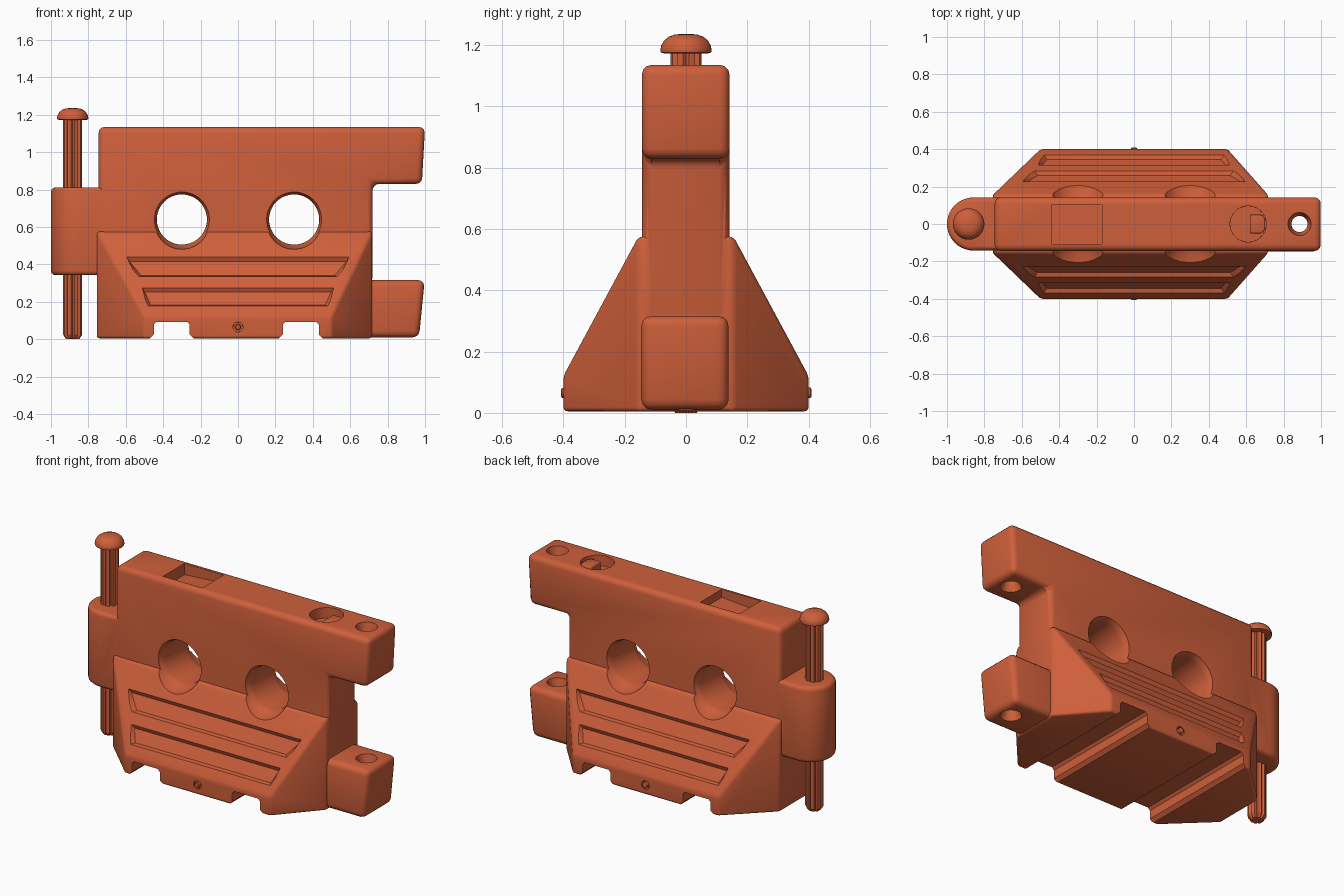
import bpy, bmesh, math
from mathutils import Matrix, Vector

if "Cube" in bpy.data.objects:
    bpy.data.objects.remove(bpy.data.objects["Cube"])

orange = bpy.data.materials.new("orange plastic")
orange.diffuse_color = (0.62, 0.115, 0.043, 1)
orange.use_nodes = True
orange.node_tree.nodes["Principled BSDF"].inputs["Base Color"].default_value = orange.diffuse_color


def finish(name, bm, bevel=0.0, segments=3):
    """Turn a bmesh into an object, optionally rounding its sharp edges."""
    bmesh.ops.recalc_face_normals(bm, faces=bm.faces)
    if bevel:
        edges = [e for e in bm.edges if e.calc_face_angle(0) > 0.45]
        bmesh.ops.bevel(bm, geom=edges, offset=bevel, segments=segments,
                        profile=0.5, affect='EDGES', clamp_overlap=True)
    me = bpy.data.meshes.new(name)
    bm.to_mesh(me)
    bm.free()
    me.materials.append(orange)
    ob = bpy.data.objects.new(name, me)
    bpy.context.collection.objects.link(ob)
    return ob


def extrude(name, outline, a, b, axis='Y', bevel=0.0):
    """Prism: outline in XZ pushed along Y, or outline in XY pushed along Z."""
    bm = bmesh.new()
    put = (lambda u, v, w: (u, w, v)) if axis == 'Y' else (lambda u, v, w: (u, v, w))
    lo = [bm.verts.new(put(u, v, a)) for u, v in outline]
    hi = [bm.verts.new(put(u, v, b)) for u, v in outline]
    bm.faces.new(lo)
    bm.faces.new(hi)
    n = len(outline)
    for i in range(n):
        j = (i + 1) % n
        bm.faces.new((lo[i], lo[j], hi[j], hi[i]))
    return finish(name, bm, bevel)


def hull(name, points, bevel=0.0):
    bm = bmesh.new()
    for p in points:
        bm.verts.new(p)
    bmesh.ops.convex_hull(bm, input=bm.verts[:])
    bmesh.ops.dissolve_limit(bm, angle_limit=0.02, verts=bm.verts[:], edges=bm.edges[:])
    return finish(name, bm, bevel)


def lathe(name, profile, loc=(0, 0, 0), n=40, along_y=False, flute=1.0):
    """Spin (radius, height) pairs; flute < 1 cuts grooves down the length."""
    bm = bmesh.new()
    rings = []
    for r, h in profile:
        ring = []
        for i in range(n):
            a = 2 * math.pi * i / n
            q = r * (flute if i % 4 == 0 else 1)
            ring.append(bm.verts.new((q * math.cos(a), q * math.sin(a), h)))
        rings.append(ring)
    bm.faces.new(rings[0])
    bm.faces.new(rings[-1])
    for lo, hi in zip(rings, rings[1:]):
        for i in range(n):
            j = (i + 1) % n
            bm.faces.new((lo[i], lo[j], hi[j], hi[i]))
    if along_y:
        bm.transform(Matrix.Rotation(math.pi / 2, 4, 'X'))
    bm.transform(Matrix.Translation(loc))
    return finish(name, bm)


def combine(target, tool, operation):
    mod = target.modifiers.new("cut", 'BOOLEAN')
    mod.operation = operation
    mod.solver = 'EXACT'
    mod.object = tool
    bpy.context.view_layer.objects.active = target
    bpy.ops.object.modifier_apply(modifier=mod.name)
    bpy.data.objects.remove(tool, do_unlink=True)


# Upright wall with the upper right lug
body = extrude("barrier_body",
               [(-0.745, 0.3), (0.72, 0.3), (0.72, 0.83), (0.983, 0.83),
                (1.0, 1.135), (-0.745, 1.135)], -0.144, 0.142, bevel=0.032)

# Sloping foot with cut-off corners
foot = []
for s in (-1, 1):
    for z in (0.005, 0.12):
        foot += [(-0.755, s * 0.155, z), (-0.5, s * 0.4, z),
                 (0.5, s * 0.4, z), (0.717, s * 0.155, z)]
    foot += [(-0.755, s * 0.155, 0.575), (0.717, s * 0.155, 0.575)]
combine(body, hull("foot", foot, bevel=0.014), 'UNION')

# Lower right lug
combine(body, extrude("lower_lug", [(0.6, 0.01), (0.968, 0.01), (0.998, 0.316), (0.6, 0.316)],
                      -0.146, 0.139, bevel=0.034), 'UNION')

# Left lug with a round end
arc = [(-0.858 + 0.142 * math.cos(a), 0.142 * math.sin(a))
       for a in [math.pi * (0.5 + i / 20) for i in range(21)]]
combine(body, extrude("left_lug", arc + [(-0.66, -0.141), (-0.66, 0.141)],
                      0.342, 0.812, axis='Z', bevel=0.024), 'UNION')

# Round through-holes with soft rims
half = [(0.172, 0.3), (0.153, 0.16), (0.144, 0.135), (0.137, 0.118), (0.134, 0.1)]
rim = half + [(r, -y) for r, y in reversed(half)]
for x in (-0.3, 0.3):
    combine(body, lathe("hole_cutter", rim, (x, 0, 0.64), 48, True), 'DIFFERENCE')

# Forklift channels under the foot
for x0, x1 in ((-0.45, -0.258), (0.24, 0.432)):
    w = [(x0 - 0.02, -0.05), (x0 - 0.02, 0.006), (x0, 0.026), (x0, 0.078), (x0 + 0.014, 0.093),
         (x1 - 0.014, 0.093), (x1, 0.078), (x1, 0.026), (x1 + 0.02, 0.006), (x1 + 0.02, -0.05)]
    combine(body, extrude("channel_cutter", w, -0.6, 0.6), 'DIFFERENCE')

# Long recessed panels on both slopes
for side in (-1, 1):
    normal = Vector((0, side * 0.878, 0.478))
    for top, bottom, wt, wb in ((0.44, 0.335, 0.595, 0.53), (0.275, 0.178, 0.512, 0.48)):
        pts = []
        for d, inset in ((0.02, -0.014), (-0.02, 0.014)):
            for z, w in ((top - inset, wt - inset), (bottom + inset, wb - inset)):
                y = side * (0.4 - (z - 0.12) * 0.5385)
                pts += [Vector((sx * w, y, z)) + normal * d for sx in (-1, 1)]
        combine(body, hull("panel_cutter", pts), 'DIFFERENCE')

# Pin hole through both right lugs
combine(body, lathe("pin_hole_cutter",
                    [(0.06, -0.1), (0.06, 0.015), (0.043, 0.05), (0.043, 0.28), (0.06, 0.312),
                     (0.06, 0.832), (0.043, 0.86), (0.043, 1.095), (0.062, 1.13), (0.062, 1.3)],
                    (0.885, 0, 0)), 'DIFFERENCE')

# Square pocket and round filler pocket in the top
combine(body, hull("pocket_cutter",
                   [(x, y, z) for y in (-0.108, 0.102)
                    for x, z in ((-0.44, 1.2), (-0.17, 1.2), (-0.44, 1.065), (-0.17, 1.085))]),
        'DIFFERENCE')
combine(body, lathe("filler_cutter", [(0.096, 1.07), (0.098, 1.3)], (0.61, 0, 0)), 'DIFFERENCE')

# Drain openings low on both sides
for side in (-1, 1):
    combine(body, lathe("drain_cutter", [(0.026, -0.012), (0.028, 0.03)],
                        (0, side * 0.4, 0.065), 20, True), 'DIFFERENCE')
    lathe("drain_plug", [(0.016, -0.015), (0.016, 0.004), (0.012, 0.007)] if side < 0 else
          [(0.012, -0.009), (0.017, -0.006), (0.017, 0.015)],
          (0, side * 0.4, 0.065), 16, True)

# Filler cap grip
extrude("filler_grip", [(0.62, -0.05), (0.68, -0.05), (0.7, -0.03), (0.7, 0.03),
                        (0.68, 0.05), (0.62, 0.05)], 1.05, 1.12, axis='Z', bevel=0.006)

# Locking pin: grooved shaft and domed head
lathe("pin_shaft", [(0.036, 0.0), (0.052, 0.025), (0.052, 1.19)], (-0.884, 0, 0), 32, flute=0.8)
lathe("pin_head", [(0.07, 1.172), (0.082, 1.175), (0.084, 1.183), (0.081, 1.197), (0.072, 1.214),
                   (0.056, 1.227), (0.036, 1.234), (0.012, 1.236)], (-0.884, 0, 0), 40)

# Smooth shading that keeps the crisp edges
bpy.ops.object.select_all(action='DESELECT')
for ob in bpy.context.scene.objects:
    ob.select_set(True)
bpy.context.view_layer.objects.active = body
bpy.ops.object.shade_smooth_by_angle(angle=math.radians(32))
